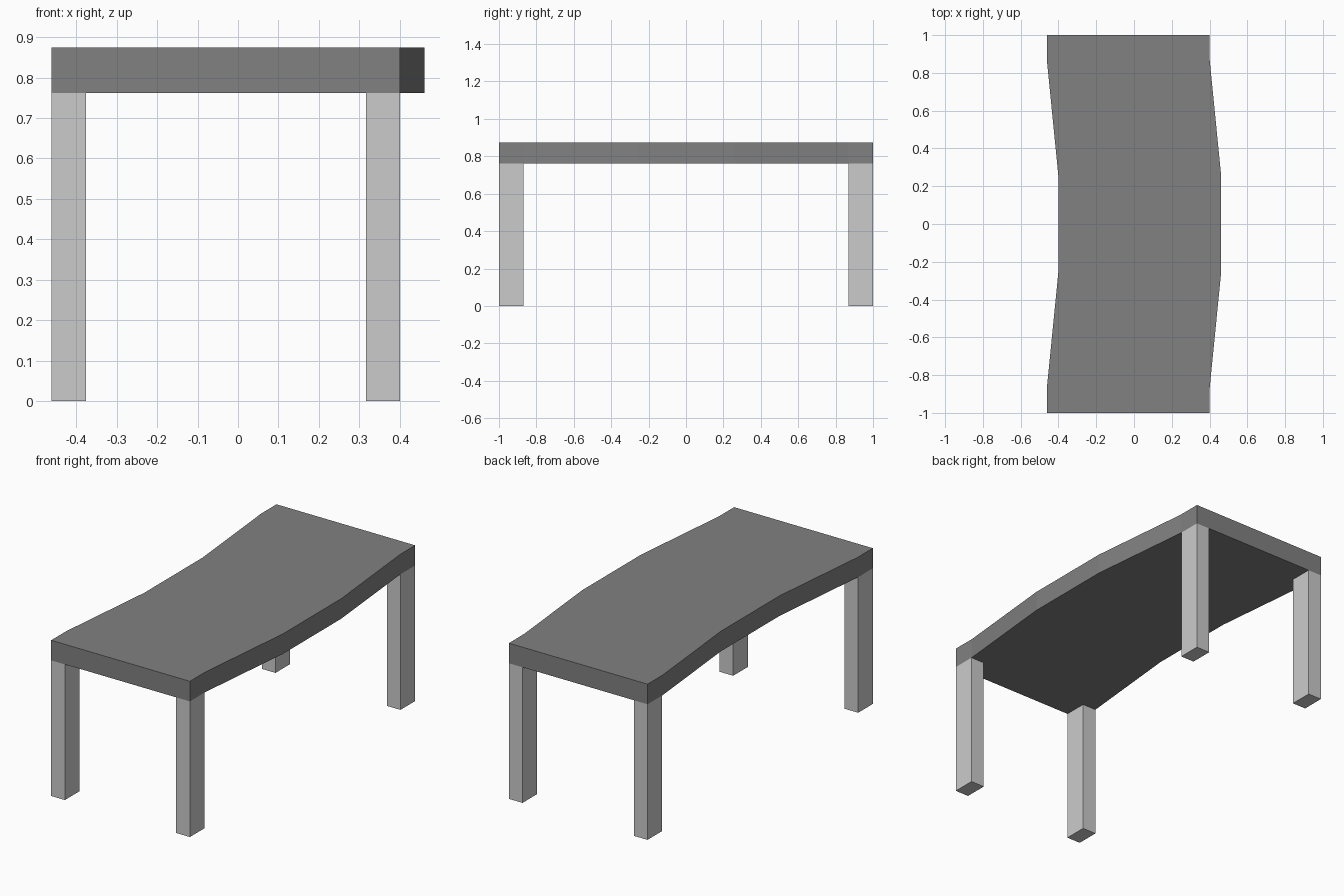
import bpy, bmesh

if "Cube" in bpy.data.objects:
    bpy.data.objects.remove(bpy.data.objects["Cube"])

def prism(name, outline, z0, z1, colour=None):
    """Extrude a flat outline from z0 up to z1."""
    bm = bmesh.new()
    face = bm.faces.new([bm.verts.new((x, y, z0)) for x, y in outline])
    top = bmesh.ops.extrude_face_region(bm, geom=[face])["geom"]
    for v in top:
        if isinstance(v, bmesh.types.BMVert):
            v.co.z = z1
    bmesh.ops.recalc_face_normals(bm, faces=bm.faces)
    mesh = bpy.data.meshes.new(name)
    bm.to_mesh(mesh)
    bm.free()
    obj = bpy.data.objects.new(name, mesh)
    bpy.context.collection.objects.link(obj)
    if colour:
        mat = bpy.data.materials.new(name + "_material")
        mat.diffuse_color = colour
        mat.use_nodes = True
        mat.node_tree.nodes["Principled BSDF"].inputs["Base Color"].default_value = mat.diffuse_color
        mesh.materials.append(mat)
    return obj

TOP_BOTTOM, TOP_HEIGHT = 0.762, 0.875
X_LEFT, X_RIGHT, BOW = -0.461, 0.401, 0.06

# Curved table top: both long edges bow towards +x
bow_steps = [(-1, 0), (-0.865, 0), (-0.26, BOW), (0.26, BOW), (0.865, 0), (1, 0)]
right_edge = [(X_RIGHT + b, y) for y, b in bow_steps]
left_edge = [(X_LEFT + b, y) for y, b in reversed(bow_steps)]
prism("table_top", right_edge + left_edge, TOP_BOTTOM, TOP_HEIGHT, (0.22, 0.22, 0.22, 1))

# Four corner legs, flush with the ends and sides of the top
LEG_X, LEG_Y = 0.085, 0.13
for side, x in (("left", X_LEFT), ("right", X_RIGHT - LEG_X)):
    for end, y in (("front", -1), ("back", 1 - LEG_Y)):
        corners = [(x, y), (x + LEG_X, y), (x + LEG_X, y + LEG_Y), (x, y + LEG_Y)]
        prism(f"{end}_{side}_leg", corners, 0, TOP_BOTTOM)
